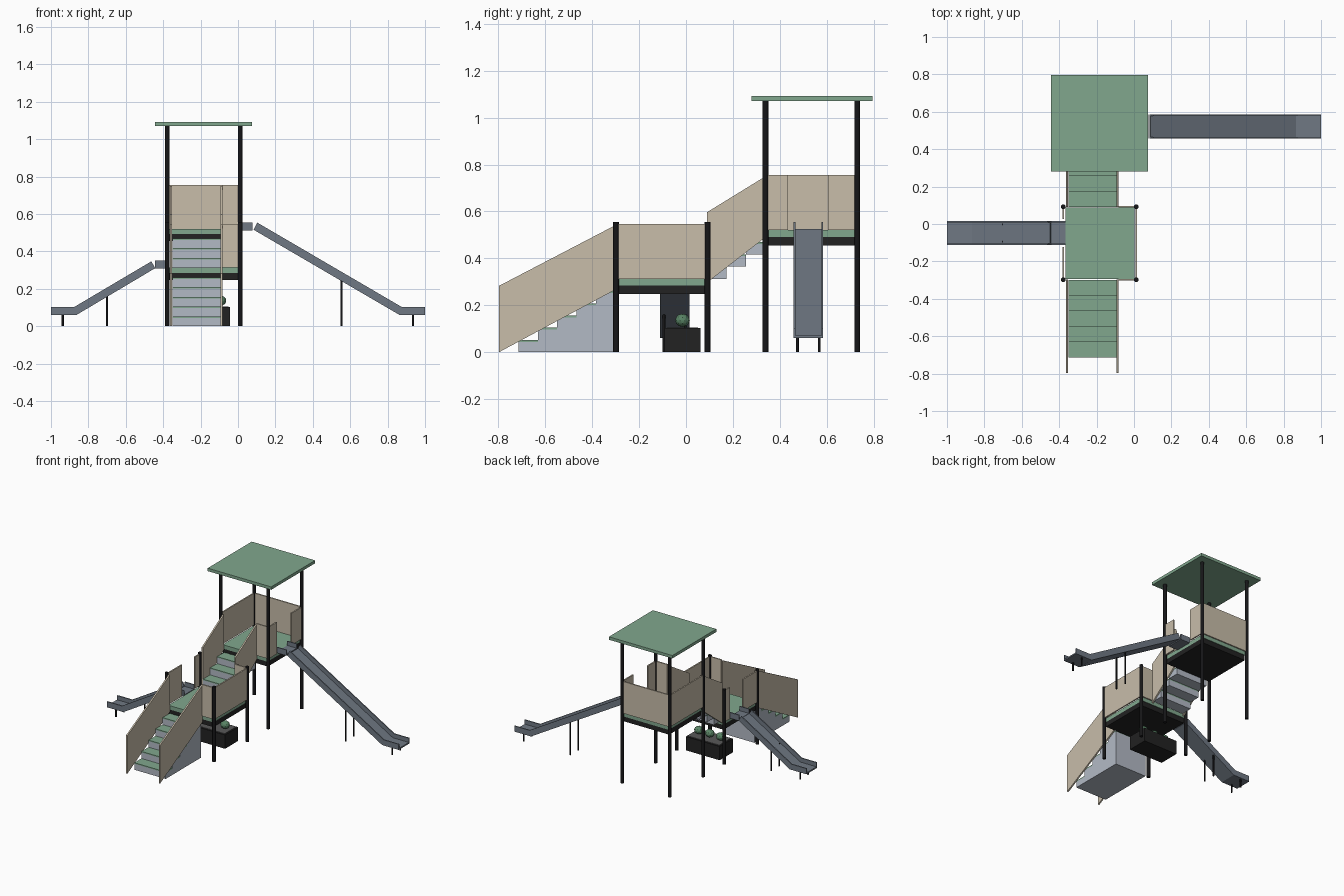
import bpy, bmesh, math
from mathutils import Vector

if "Cube" in bpy.data.objects:
    bpy.data.objects.remove(bpy.data.objects["Cube"])


def material(name, rgb):
    m = bpy.data.materials.new(name)
    m.diffuse_color = (*rgb, 1)
    m.use_nodes = True
    m.node_tree.nodes["Principled BSDF"].inputs["Base Color"].default_value = m.diffuse_color
    return m


GREEN = material("deck green", (0.22, 0.39, 0.27))
BEIGE = material("panel beige", (0.58, 0.51, 0.40))
STEP = material("stair grey", (0.45, 0.49, 0.56))
STEEL = material("slide grey", (0.16, 0.19, 0.23))
BLACK = material("post black", (0.008, 0.008, 0.009))
CHAR = material("base charcoal", (0.016, 0.016, 0.016))
SOIL = material("soil grey", (0.10, 0.10, 0.10))
LEAF = material("leaf green", (0.10, 0.23, 0.13))


def finish(bm, name, mat):
    bmesh.ops.recalc_face_normals(bm, faces=bm.faces)
    me = bpy.data.meshes.new(name)
    bm.to_mesh(me)
    bm.free()
    me.materials.append(mat)
    ob = bpy.data.objects.new(name, me)
    bpy.context.collection.objects.link(ob)
    return ob


def prism(name, pts, a, b, axis, mat):
    """Extrude a side profile: axis 'x' takes (y, z) points, axis 'y' takes (x, z)."""
    bm = bmesh.new()
    place = (lambda p, d: (d, p[0], p[1])) if axis == 'x' else (lambda p, d: (p[0], d, p[1]))
    face = bm.faces.new([bm.verts.new(place(p, a)) for p in pts])
    new = bmesh.ops.extrude_face_region(bm, geom=[face])["geom"]
    shift = Vector((b - a, 0, 0) if axis == 'x' else (0, b - a, 0))
    bmesh.ops.translate(bm, verts=[v for v in new if isinstance(v, bmesh.types.BMVert)], vec=shift)
    return finish(bm, name, mat)


def box(name, x0, x1, y0, y1, z0, z1, mat):
    return prism(name, [(y0, z0), (y1, z0), (y1, z1), (y0, z1)], x0, x1, 'x', mat)


def post(name, x, y, top, r, mat=BLACK):
    bm = bmesh.new()
    bmesh.ops.create_cone(bm, cap_ends=True, segments=12, radius1=r, radius2=r, depth=top)
    bmesh.ops.translate(bm, verts=bm.verts, vec=(x, y, top / 2))
    ob = finish(bm, name, mat)
    for p in ob.data.polygons:
        p.use_smooth = len(p.vertices) == 4
    return ob


XL, XR, T = -0.378, 0.012, 0.005      # post lines and panel half thickness


def side_panel(name, x, y0, y1, z0, z1):
    box(name, x - T, x + T, y0, y1, z0, z1, BEIGE)


def cross_panel(name, y, x0, x1, z0, z1):
    box(name, x0, x1, y - T, y + T, z0, z1, BEIGE)


# Decks and corner posts
for level, y0, y1, z, top in (("lower", -0.298, 0.092, 0.248, 0.556),
                              ("upper", 0.339, 0.73, 0.455, 1.075)):
    box(level + "_deck_base", -0.367, 0.002, y0 + 0.008, y1 - 0.008, z, z + 0.037, CHAR)
    box(level + "_deck_floor", -0.367, 0.002, y0 + 0.004, y1 - 0.004, z + 0.037, z + 0.066, GREEN)
    for x in (XL, XR):
        for y in (y0, y1):
            post(level + "_post", x, y, top, 0.0125)

# Roof slab
box("roof", -0.445, 0.076, 0.28, 0.796, 1.07, 1.092, GREEN)

# Lower guard panels, open for the stairs and the slide
side_panel("lower_right_panel", XR, -0.29, 0.084, 0.313, 0.547)
side_panel("lower_left_panel", XL, -0.29, -0.122, 0.313, 0.547)
side_panel("lower_left_panel", XL, 0.028, 0.084, 0.313, 0.547)
for y in (-0.298, 0.092):
    cross_panel("lower_cross_panel", y, -0.084, 0.004, 0.313, 0.547)

# Upper guard panels
side_panel("upper_left_panel", XL, 0.345, 0.722, 0.52, 0.756)
side_panel("upper_right_panel", XR, 0.345, 0.435, 0.52, 0.756)
side_panel("upper_right_panel", XR, 0.605, 0.722, 0.52, 0.756)
cross_panel("upper_back_panel", 0.73, -0.37, 0.004, 0.52, 0.756)
cross_panel("upper_front_panel", 0.339, -0.084, 0.004, 0.52, 0.756)

# Stairs: the lower flight is solid to the ground, the upper one is stacked blocks
RISE, RUN, TREAD = 0.0521, 0.083, 0.008
for flight, y, z, count, solid in (("lower", -0.715, 0.0, 5, True),
                                   ("upper", 0.09, 0.313, 3, False)):
    for i in range(count):
        a, top = y + i * RUN, z + (i + 1) * RISE
        bottom = 0.0 if solid else top - RISE
        end = min(a + RUN, -0.298) if solid else a + RUN
        box(flight + "_step", -0.351, -0.094, a, end, bottom, top - TREAD, STEP)
        box(flight + "_tread", -0.351, -0.094, a, end, top - TREAD, top, GREEN)

# Sloped stair side panels
for x in (-0.363, -0.093):
    prism("lower_stair_side", [(-0.797, 0.0), (-0.298, 0.268), (-0.298, 0.543), (-0.797, 0.283)],
          x, x + 0.011, 'x', BEIGE)
    prism("upper_stair_side", [(0.09, 0.297), (0.339, 0.49), (0.339, 0.75), (0.09, 0.597)],
          x, x + 0.011, 'x', BEIGE)


# Slides: entry tray, sloped chute and run-out, each a U channel
def slide(name, s, y0, y1, entry, chute, runout, legs):
    for part, lower, upper in (("entry",) + entry, ("chute",) + chute, ("runout",) + runout):
        lo = [Vector((s * x, z)) for x, z in lower]
        up = [Vector((s * x, z)) for x, z in upper]
        mid = [l.lerp(u, 0.25) for l, u in zip(lo, up)]
        prism(f"{name}_{part}_floor", lo + mid[::-1], y0, y1, 'y', STEEL)
        for a, b in ((y0, y0 + 0.008), (y1 - 0.008, y1)):
            prism(f"{name}_{part}_wall", lo + up[::-1], a, b, 'y', STEEL)
    for x, top in legs:
        for y in (y0 + 0.017, y1 - 0.017):
            post(name + "_leg", s * x, y, top, 0.006)


slide("upper_slide", 1, 0.458, 0.585,
      ([(0.0, 0.513), (0.078, 0.513)], [(0.0, 0.555), (0.078, 0.555)]),
      ([(0.083, 0.516), (0.864, 0.06)], [(0.103, 0.554), (0.877, 0.102)]),
      ([(0.864, 0.06), (1.0, 0.06)], [(0.877, 0.102), (1.0, 0.102)]),
      [(0.553, 0.25), (0.935, 0.065)])
slide("lower_slide", -1, -0.111, 0.015,
      ([(0.367, 0.308), (0.445, 0.308)], [(0.367, 0.351), (0.445, 0.351)]),
      ([(0.443, 0.31), (0.864, 0.06)], [(0.463, 0.347), (0.877, 0.102)]),
      ([(0.864, 0.06), (1.0, 0.06)], [(0.877, 0.102), (1.0, 0.102)]),
      [(0.70, 0.17), (0.937, 0.065)])

# Planter under the lower deck with a row of faceted shrubs
box("planter", -0.32, -0.042, -0.092, 0.062, 0.0, 0.102, CHAR)
box("planter_soil", -0.31, -0.052, -0.082, 0.052, 0.102, 0.106, SOIL)
for i, x in enumerate((-0.275, -0.185, -0.095)):
    bm = bmesh.new()
    bmesh.ops.create_icosphere(bm, subdivisions=2, radius=0.033)
    bmesh.ops.scale(bm, verts=bm.verts, vec=(1, 0.95, 0.85))
    bmesh.ops.translate(bm, verts=bm.verts, vec=(x, -0.015, 0.136))
    finish(bm, "shrub", LEAF)
